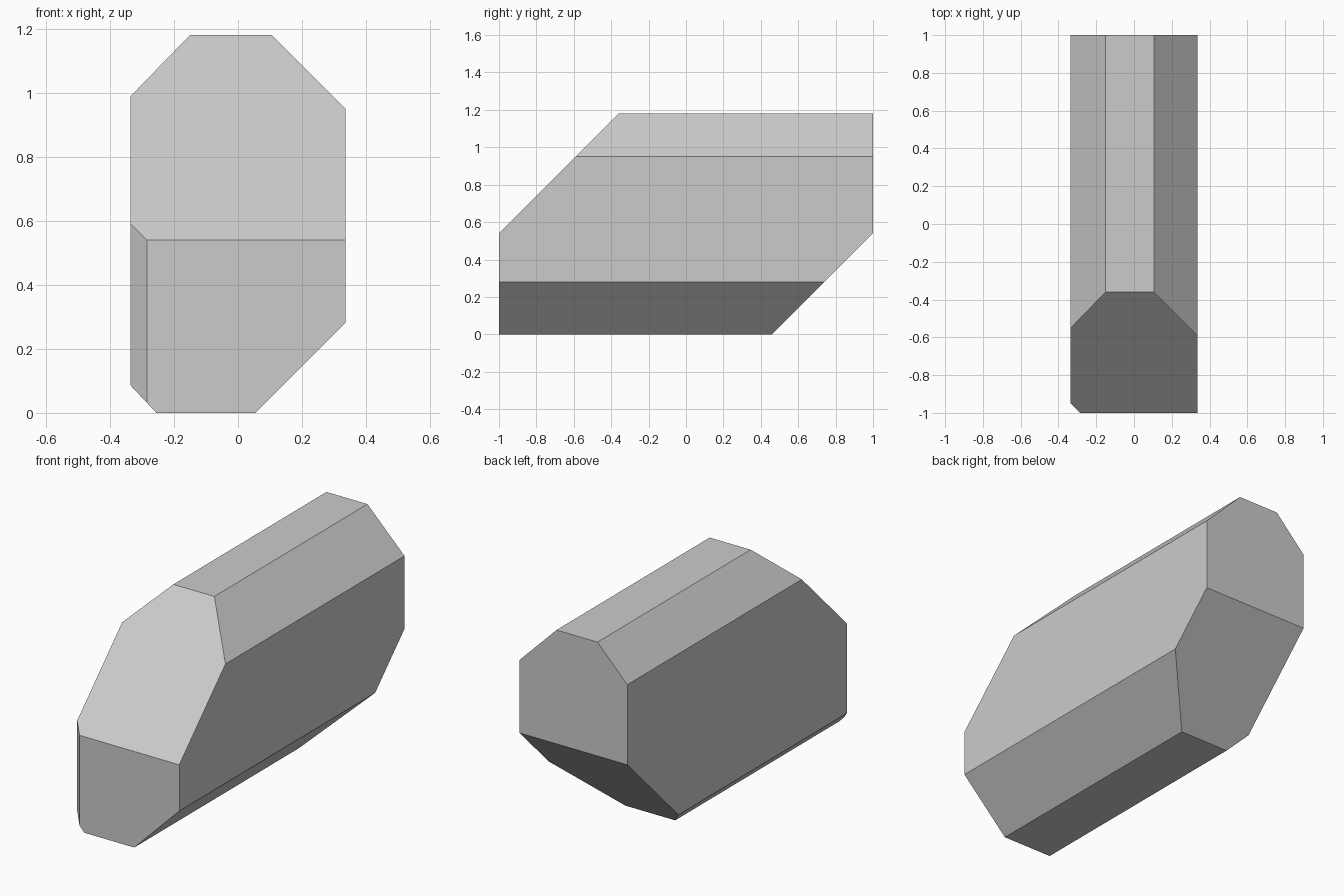
import bpy, bmesh

if "Cube" in bpy.data.objects:
    bpy.data.objects.remove(bpy.data.objects["Cube"])

# Cross-section (x, z) swept from front to back
PROFILE = [(-0.335, 0.99), (-0.335, 0.085), (-0.255, 0), (0.055, 0),
           (0.335, 0.28), (0.335, 0.95), (0.105, 1.18), (-0.15, 1.18)]

bm = bmesh.new()
face = bm.faces.new([bm.verts.new((x, -1, z)) for x, z in PROFILE])
swept = bmesh.ops.extrude_face_region(bm, geom=[face], use_keep_orig=True)
bmesh.ops.translate(bm, vec=(0, 2, 0),
                    verts=[g for g in swept["geom"] if isinstance(g, bmesh.types.BMVert)])
bmesh.ops.recalc_face_normals(bm, faces=bm.faces[:])


def slice_off(point, normal):
    """Cut away everything on the normal side and cap the opening."""
    geom = bm.verts[:] + bm.edges[:] + bm.faces[:]
    cut = bmesh.ops.bisect_plane(bm, geom=geom, plane_co=point, plane_no=normal,
                                 clear_outer=True)
    edges = [g for g in cut["geom_cut"] if isinstance(g, bmesh.types.BMEdge)]
    bmesh.ops.contextual_create(bm, geom=edges)


slice_off((0, -1, 0.54), (0, -1, 1))         # sloped upper front
slice_off((0, 1, 0.54), (0, 1, -1))          # sloped lower back
slice_off((-0.285, -1, 0), (-1, -1, 0))      # small front left corner
bmesh.ops.recalc_face_normals(bm, faces=bm.faces[:])

mesh = bpy.data.meshes.new("faceted_block")
bm.to_mesh(mesh)
bm.free()
bpy.context.collection.objects.link(bpy.data.objects.new("faceted_block", mesh))
